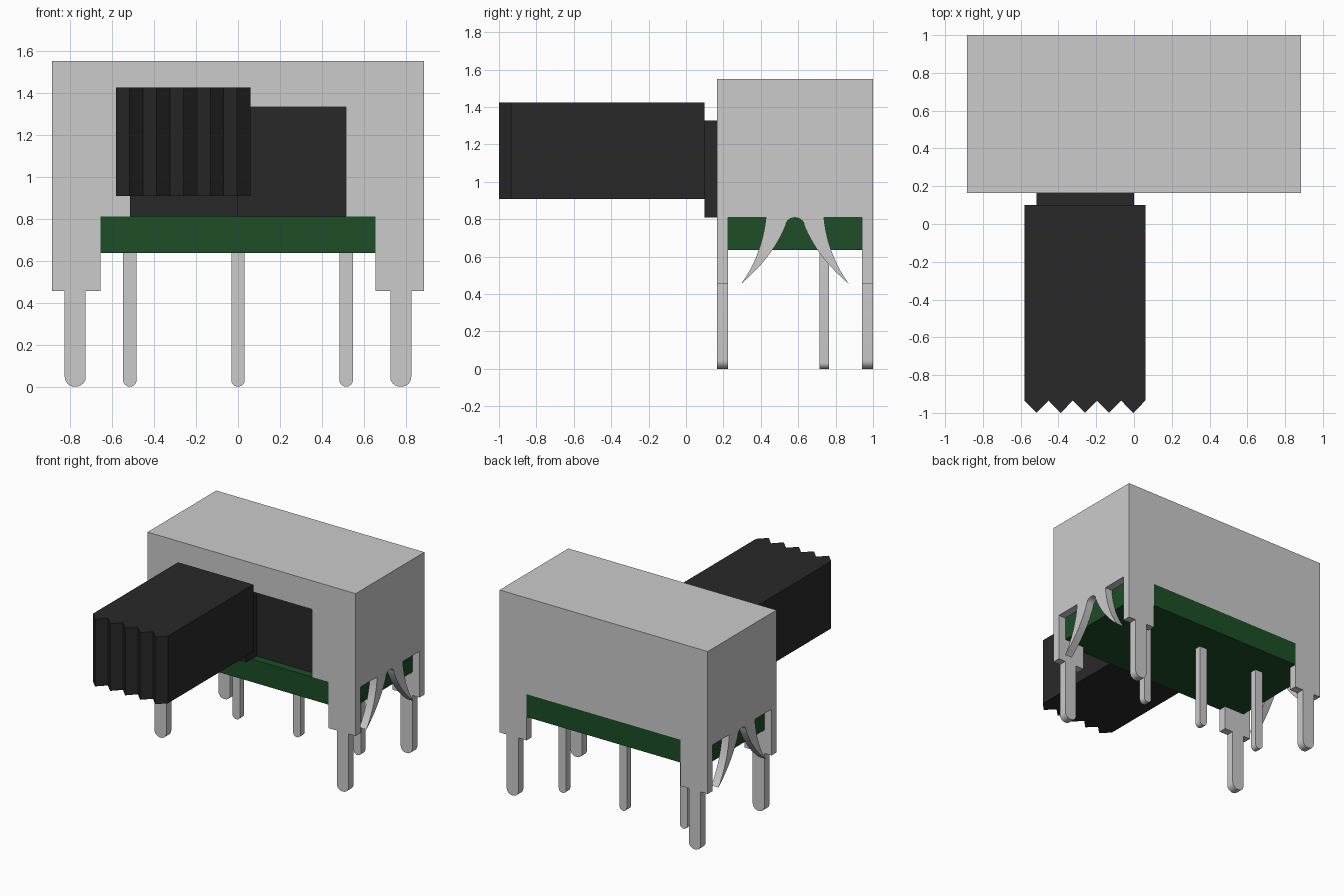
import bpy, bmesh, math
from mathutils import Vector

if "Cube" in bpy.data.objects:
    bpy.data.objects.remove(bpy.data.objects["Cube"])


def material(name, rgb):
    m = bpy.data.materials.new(name)
    m.diffuse_color = (*rgb, 1)
    m.use_nodes = True
    m.node_tree.nodes["Principled BSDF"].inputs["Base Color"].default_value = m.diffuse_color
    return m


BLACK = material("black_plastic", (0.022, 0.022, 0.022))
GREEN = material("green_board", (0.012, 0.075, 0.02))


def prism(bm, outline, axis, a, b):
    """Extrude a 2D outline along an axis: x uses (y,z), y uses (x,z), z uses (x,y)."""
    def point(p, t):
        return {"x": (t, *p), "y": (p[0], t, p[1]), "z": (*p, t)}[axis]
    face = bm.faces.new([bm.verts.new(point(p, a)) for p in outline])
    ext = bmesh.ops.extrude_face_region(bm, geom=[face])["geom"]
    move = Vector(point((0, 0), b - a))
    bmesh.ops.translate(bm, vec=move, verts=[v for v in ext if isinstance(v, bmesh.types.BMVert)])


def rect(x0, x1, y0, y1):
    return [(x0, y0), (x1, y0), (x1, y1), (x0, y1)]


def finish(bm, name, mat=None, smooth=False):
    bmesh.ops.recalc_face_normals(bm, faces=bm.faces)
    me = bpy.data.meshes.new(name)
    bm.to_mesh(me)
    bm.free()
    ob = bpy.data.objects.new(name, me)
    bpy.context.collection.objects.link(ob)
    if mat:
        me.materials.append(mat)
    if smooth:
        bpy.ops.object.select_all(action="DESELECT")
        ob.select_set(True)
        bpy.context.view_layer.objects.active = ob
        bpy.ops.object.shade_smooth_by_angle(angle=math.radians(30))


def solid(name, outline, axis, a, b, mat=None):
    bm = bmesh.new()
    prism(bm, outline, axis, a, b)
    finish(bm, name, mat)


def round_end(x0, x1, r):
    """Rounded foot at z = 0, listed from x1 to x0."""
    pts = []
    for cx, start in ((x1 - r, 0), (x0 + r, -90)):
        for i in range(7):
            t = math.radians(start - 15 * i)
            pts.append((cx + r * math.cos(t), r + r * math.sin(t)))
    return pts


def bezier(p0, p1, p2, n=10):
    return [tuple((1 - t) ** 2 * a + 2 * t * (1 - t) * b + t * t * c
                  for a, b, c in zip(p0, p1, p2)) for t in (i / n for i in range(n + 1))]


W, T = 0.885, 0.06            # half width and sheet thickness
F, B, TOP = 0.165, 1.0, 1.55  # front, back and top of the housing
YC = (F + B) / 2
BOARD_Z, BOARD_B = 0.81, 0.635

# Housing: front and back sheets with corner legs; the front also has a window
bm = bmesh.new()
for y0, window in ((F, True), (B - T, False)):
    half = [(W, TOP), (W, 0.455), (0.825, 0.455)]
    half += round_end(0.725, 0.825, 0.046)
    half += [(0.725, 0.455), (0.655, 0.455), (0.655, BOARD_Z)]
    if window:
        half += [(0.515, BOARD_Z), (0.515, 1.33)]
    prism(bm, half + [(-x, z) for x, z in reversed(half)], "y", y0, y0 + T)

# Housing: side sheets, each with a pair of curved claws
claw = bezier((0.155, BOARD_Z), (0.175, 0.61), (0.287, 0.455))
claw += bezier((0.287, 0.455), (0.12, 0.595), (0.05, 0.765))[1:]
claw += [(0.05 * math.cos(math.radians(t)), 0.765 + 0.043 * math.sin(math.radians(t)))
         for t in (20, 40, 60, 75)]
half = [(YC - F - T, TOP), (YC - F - T, BOARD_Z)] + claw
side = [(YC + y, z) for y, z in half] + [(YC, 0.808)] + [(YC - y, z) for y, z in reversed(half)]
for s in (-1, 1):
    prism(bm, side, "x", s * W, s * (W - T))
# Housing: top sheet
prism(bm, rect(-W + T, W - T, F + T, B - T), "z", TOP - T, TOP)
finish(bm, "housing", smooth=True)

# Terminal board: reaches through the front and back notches
e, n = W - T, 0.655
quarter = [(n, F), (n, F + T), (e, F + T), (e, B - T), (n, B - T), (n, B)]
solid("terminal_board", quarter + [(-x, y) for x, y in reversed(quarter)],
      "z", BOARD_B, BOARD_Z, GREEN)

# Terminal pins
bm = bmesh.new()
for x in (-0.515, 0, 0.515):
    outline = [(x + 0.032, BOARD_B)] + round_end(x - 0.032, x + 0.032, 0.031) + [(x - 0.032, BOARD_B)]
    prism(bm, outline, "y", 0.715, 0.765)
finish(bm, "terminal_pins", smooth=True)

# Sliding body behind the window, its neck, and the ridged knob
solid("slider_body", rect(-0.82, 0.82, F + T, B - T), "z", BOARD_Z, 1.485, BLACK)
solid("slider_neck", rect(-0.515, 0, 0.1, F + T), "z", BOARD_Z, 1.328, BLACK)
knob = [(0.06, 0.1), (-0.58, 0.1)]
for i in range(11):
    knob.append((-0.58 + 0.064 * i, -1.0 if i % 2 else -0.935))
solid("slider_knob", knob, "z", 0.907, 1.424, BLACK)
